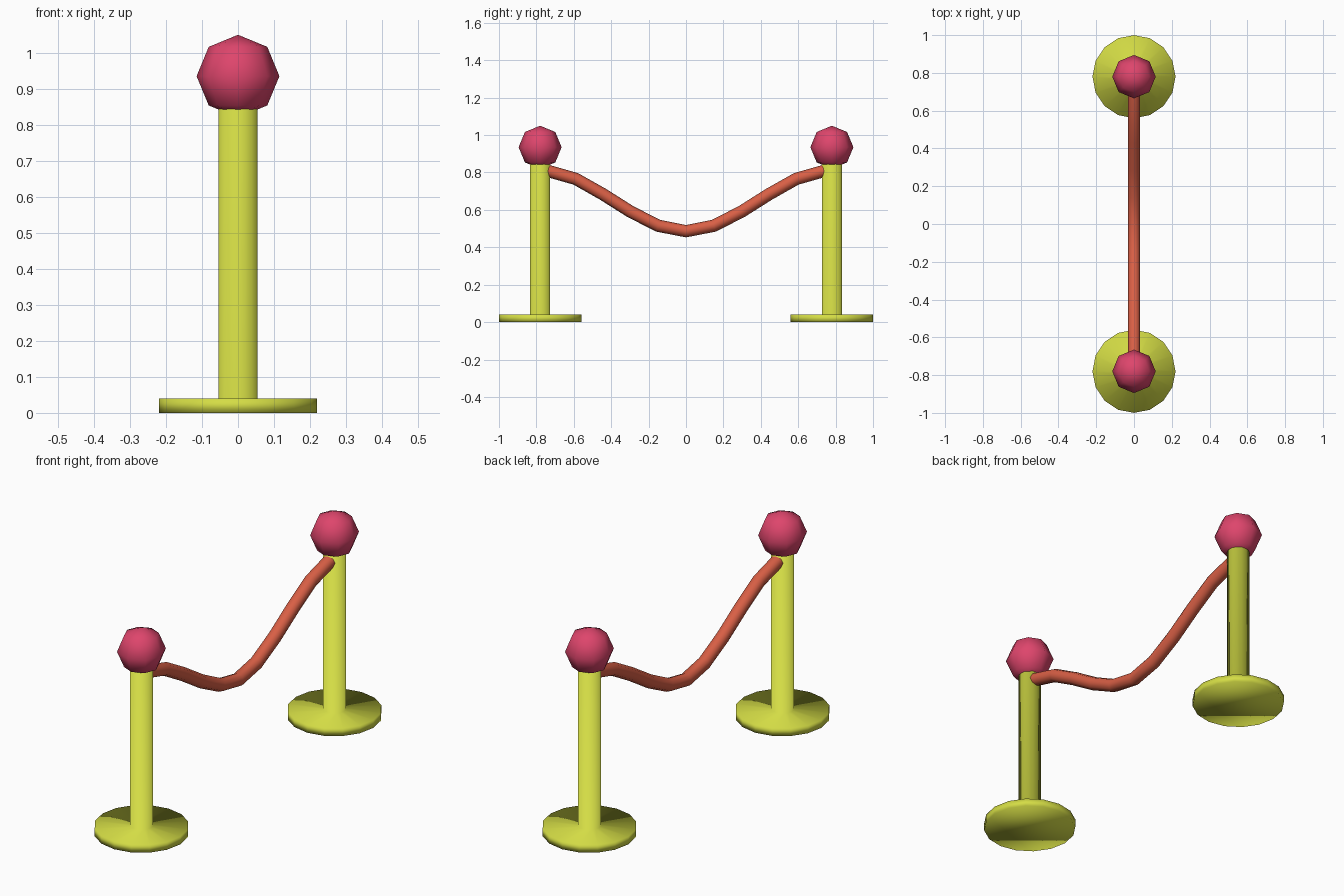
import bpy
import bmesh
from math import cos, sin, tau

if "Cube" in bpy.data.objects:
    bpy.data.objects.remove(bpy.data.objects["Cube"], do_unlink=True)


def material(name, rgb):
    mat = bpy.data.materials.new(name)
    mat.use_nodes = True
    mat.diffuse_color = (*rgb, 1)
    mat.node_tree.nodes["Principled BSDF"].inputs["Base Color"].default_value = (*rgb, 1)
    return mat


YELLOW = material("yellow", (0.66, 0.72, 0.06))
CRIMSON = material("crimson", (0.73, 0.06, 0.15))
ORANGE = material("orange_red", (0.69, 0.115, 0.06))
POST_Y = 0.78


def mesh_object(name, bm, mat, y):
    bmesh.ops.recalc_face_normals(bm, faces=bm.faces)
    for face in bm.faces:
        face.smooth = True
    mesh = bpy.data.meshes.new(name)
    bm.to_mesh(mesh)
    bm.free()
    mesh.materials.append(mat)
    obj = bpy.data.objects.new(name, mesh)
    obj.location.y = y
    bpy.context.collection.objects.link(obj)
    return obj


def lathe(profile, sides):
    """Closed solid of revolution from (radius, height) pairs."""
    bm = bmesh.new()
    rings = [[bm.verts.new((r * cos(tau * i / sides), r * sin(tau * i / sides), z))
              for i in range(sides)] for r, z in profile]
    for low, high in zip(rings, rings[1:]):
        for i in range(sides):
            j = (i + 1) % sides
            bm.faces.new((low[i], low[j], high[j], high[i]))
    bm.faces.new(rings[0])
    bm.faces.new(rings[-1])
    return bm


# Two posts, each with a disc foot and a faceted ball on top
for side, y in (("front", -POST_Y), ("back", POST_Y)):
    post = lathe([(0.22, 0), (0.22, 0.04), (0.054, 0.04), (0.054, 0.845)], 16)
    mesh_object(side + "_post", post, YELLOW, y)

    ball = bmesh.new()
    bmesh.ops.create_uvsphere(ball, u_segments=8, v_segments=4, radius=0.115)
    bmesh.ops.translate(ball, verts=ball.verts, vec=(0, 0, 0.935))
    mesh_object(side + "_ball", ball, CRIMSON, y)

# Sagging rope, mirrored about its lowest point
half = [(0.148, 0.515), (0.296, 0.59), (0.443, 0.683), (0.59, 0.766), (0.738, 0.808)]
path = [(-y, z) for y, z in reversed(half)] + [(0, 0.486)] + half
curve = bpy.data.curves.new("rope", "CURVE")
curve.dimensions = "3D"
curve.bevel_depth = 0.033
curve.bevel_resolution = 2
curve.use_fill_caps = True
spline = curve.splines.new("POLY")
spline.points.add(len(path) - 1)
for point, (y, z) in zip(spline.points, path):
    point.co = (0, y, z, 1)
curve.materials.append(ORANGE)
rope = bpy.data.objects.new("rope", curve)
bpy.context.collection.objects.link(rope)
bpy.ops.object.select_all(action="DESELECT")
rope.select_set(True)
bpy.context.view_layer.objects.active = rope
bpy.ops.object.convert(target="MESH")
bpy.ops.object.shade_smooth()
